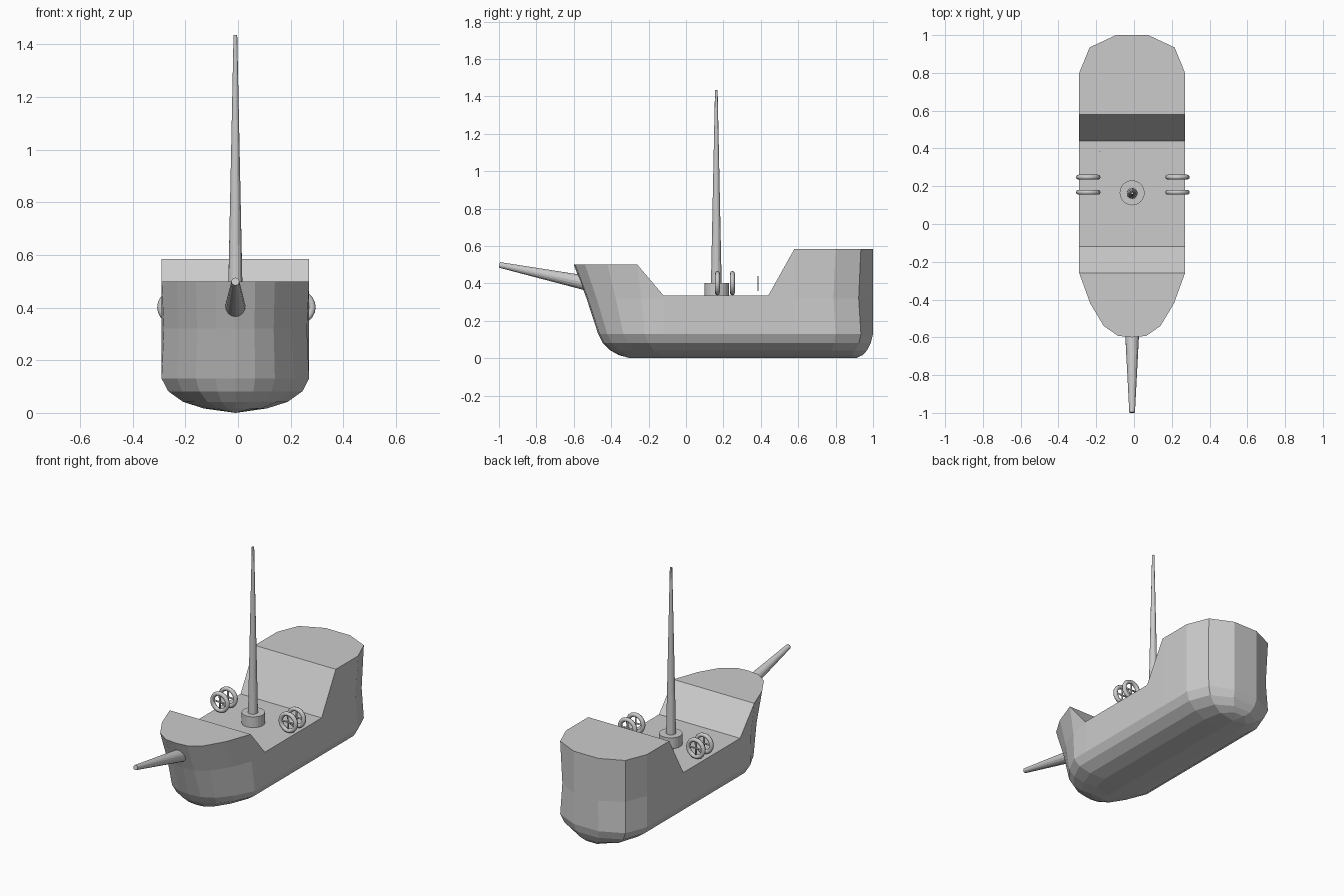
import bpy, bmesh, math
from mathutils import Vector

if "Cube" in bpy.data.objects:
    bpy.data.objects.remove(bpy.data.objects["Cube"])

CX = -0.01  # ship centreline


def finish(name, bm):
    bmesh.ops.recalc_face_normals(bm, faces=bm.faces[:])
    me = bpy.data.meshes.new(name)
    bm.to_mesh(me)
    bm.free()
    ob = bpy.data.objects.new(name, me)
    bpy.context.collection.objects.link(ob)
    return ob


def rod(bm, a, b, r1, r2, n=16):
    a, b = Vector(a), Vector(b)
    d = b - a
    m = d.to_track_quat('Z', 'Y').to_matrix().to_4x4()
    m.translation = (a + b) / 2
    bmesh.ops.create_cone(bm, cap_ends=True, segments=n, radius1=r1,
                          radius2=r2, depth=d.length, matrix=m)


# Hull: half deck outline (x, y, deck z) from bow to stern
half = [(0.075, -0.592, 0.5), (0.15, -0.54, 0.5), (0.222, -0.42, 0.5),
        (0.28, -0.26, 0.5), (0.28, -0.12, 0.335), (0.28, 0.44, 0.335),
        (0.28, 0.58, 0.585), (0.28, 0.8, 0.585), (0.225, 0.935, 0.585),
        (0.085, 1.0, 0.585)]
outline = [(0, -0.6, 0.5)] + half + [(0, 1.0, 0.585)]
outline += [(-x, y, z) for x, y, z in reversed(half)]
n = len(outline)


def bow_rake(y, amount):
    return y + amount * min(1, max(0, (-0.12 - y) / 0.46))


bm = bmesh.new()
top = [bm.verts.new((x + CX, y, z)) for x, y, z in outline]
rings = [top]
# slightly waisted middle of the sides
mid = []
for x, y, z in outline:
    end = y > 0.7 or y < -0.2
    w = 0.97 if end else 1.0
    yy = bow_rake(y, 0.068)
    if 0.7 < y < 0.97:
        yy -= 0.012
    mid.append(bm.verts.new((x * w + CX, yy, 0.32)))
rings.append(mid)
# knuckle and rounded bottom: (z, width factor, bow y, stern y)
for z, w, y0, y1 in [(0.13, 1, -0.47, 1.0), (0.082, 0.91, -0.445, 0.988),
                     (0.042, 0.71, -0.405, 0.968), (0.017, 0.43, -0.36, 0.945)]:
    ring = []
    for x, y, _ in outline:
        t = (bow_rake(y, 0.13) + 0.47) / 1.47
        ring.append(bm.verts.new((x * w + CX, y0 + t * (y1 - y0), z)))
    rings.append(ring)
for a, b in zip(rings, rings[1:]):
    for i in range(n):
        j = (i + 1) % n
        bm.faces.new((a[i], a[j], b[j], b[i]))
# keel line closing the bottom
last = rings[-1]
m = n // 2
keel = [bm.verts.new((CX, max(-0.30, min(0.91, last[i].co.y)), 0.0))
        for i in range(m + 1)]
for i in range(n):
    j = (i + 1) % n
    k0, k1 = keel[min(i, n - i)], keel[min(j, n - j)]
    bm.faces.new((last[i], last[j], k1, k0))
# decks: foredeck, slopes, main deck, stern deck
bm.faces.new(top[:5] + top[n - 4:])
for i in (4, 5, 6):
    bm.faces.new((top[i], top[i + 1], top[n - i - 1], top[n - i]))
bm.faces.new(top[7:n - 6])
bmesh.ops.remove_doubles(bm, verts=bm.verts[:], dist=0.0005)
finish("hull", bm)

# Bowsprit
bm = bmesh.new()
rod(bm, (CX, -0.50, 0.395), (CX, -0.998, 0.499), 0.041, 0.015)
finish("bowsprit", bm)

# Mast and its base collar
bm = bmesh.new()
rod(bm, (CX, 0.162, 0.33), (CX, 0.162, 1.435), 0.03, 0.007)
finish("mast", bm)
bm = bmesh.new()
rod(bm, (CX, 0.165, 0.325), (CX, 0.165, 0.402), 0.066, 0.066, 24)
finish("mast_base", bm)


# Wheels: ring with crossed spokes
def wheel(name, x, y, z=0.401, R=0.052, r=0.013, nu=20, nv=8):
    bm = bmesh.new()
    g = []
    for i in range(nu):
        u = 2 * math.pi * i / nu
        row = []
        for k in range(nv):
            v = 2 * math.pi * k / nv
            d = R + r * math.cos(v)
            row.append(bm.verts.new((x + d * math.cos(u), y + r * math.sin(v),
                                     z + d * math.sin(u))))
        g.append(row)
    for i in range(nu):
        for k in range(nv):
            i2, k2 = (i + 1) % nu, (k + 1) % nv
            bm.faces.new((g[i][k], g[i2][k], g[i2][k2], g[i][k2]))
    rod(bm, (x - R, y, z), (x + R, y, z), 0.005, 0.005, 8)
    rod(bm, (x, y, z - R), (x, y, z + R), 0.005, 0.005, 8)
    ob = finish(name, bm)
    for p in ob.data.polygons:
        p.use_smooth = True


for side, s in (("left", -1), ("right", 1)):
    for place, y in (("front", 0.172), ("rear", 0.252)):
        wheel(f"{place}_{side}_wheel", CX - 0.0 + s * 0.236 + 0.004, y - 0.004)

# Thin deck pin
bm = bmesh.new()
rod(bm, (-0.18, 0.385, 0.36), (-0.18, 0.385, 0.44), 0.003, 0.003, 6)
finish("deck_pin", bm)
